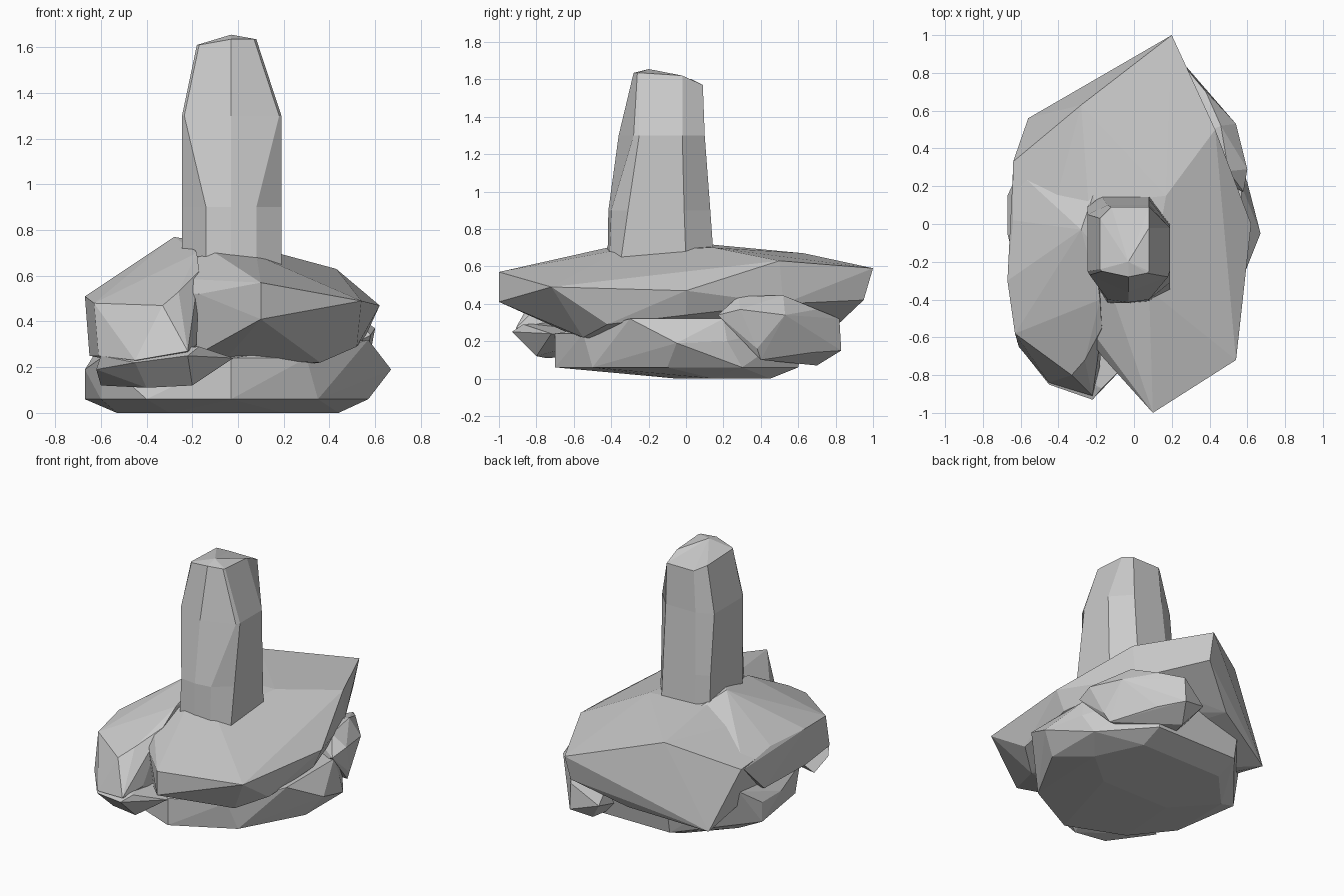
import bpy, bmesh


def finish(name, bm):
    bmesh.ops.recalc_face_normals(bm, faces=bm.faces[:])
    mesh = bpy.data.meshes.new(name)
    bm.to_mesh(mesh)
    bm.free()
    ob = bpy.data.objects.new(name, mesh)
    bpy.context.collection.objects.link(ob)
    return ob


def rock(name, points):
    """Faceted boulder: convex skin around a few corner points."""
    bm = bmesh.new()
    for p in points:
        bm.verts.new(p)
    bmesh.ops.convex_hull(bm, input=bm.verts[:])
    junk = [v for v in bm.verts if not v.link_faces]
    bmesh.ops.delete(bm, geom=junk, context='VERTS')
    bmesh.ops.dissolve_limit(bm, angle_limit=0.03, verts=bm.verts[:], edges=bm.edges[:])
    return finish(name, bm)


def loft(name, rings, peak):
    """Stacked rings of (z, [(x, y) or (x, y, own z)...]), closed by a peak."""
    bm = bmesh.new()
    loops = [[bm.verts.new((p[0], p[1], p[2] if len(p) > 2 else z)) for p in pts]
             for z, pts in rings]
    n = len(loops[0])
    for a, b in zip(loops, loops[1:]):
        for i in range(n):
            j = (i + 1) % n
            bm.faces.new((a[i], a[j], b[j], b[i]))
    tip = bm.verts.new(peak)
    for i in range(n):
        bm.faces.new((loops[-1][i], loops[-1][(i + 1) % n], tip))
    bm.faces.new(loops[0][::-1])
    return finish(name, bm)


# Upright stone pillar; its front face widens at the shoulder
loft("pillar", [
    (0.62, [(-.14, -.42), (-.03, -.42), (.08, -.41), (.19, -.35), (.19, 0),
            (.08, .15), (-.17, .15), (-.245, .10), (-.245, -.25)]),
    (0.90, [(-.14, -.40), (-.03, -.415), (.08, -.40), (.19, -.31), (.19, -.01),
            (.08, .13), (-.16, .13), (-.245, .09), (-.245, -.25)]),
    (1.30, [(-.235, -.27), (-.03, -.36), (.18, -.28), (.19, -.25), (.19, -.02),
            (.08, .10), (-.14, .10), (-.245, .05), (-.245, -.25)]),
    (1.61, [(-.17, -.25), (-.03, -.28, 1.635), (.07, -.26, 1.635), (.08, -.25, 1.635),
            (.08, -.02, 1.62), (.08, .09, 1.57), (-.12, .09, 1.57), (-.18, .03, 1.60),
            (-.18, -.24)]),
], (-.03, -.2, 1.655))

# Large diamond-shaped slab, deep at its back left corner
rock("upper_slab", [
    (.1, -1, .57), (.1, -1, .41), (.54, -.72, .49), (.52, -.42, .29),
    (.62, 0, .47), (.56, 0, .34), (.43, .5, .63), (.42, .52, .40),
    (.2, 1, .59), (.19, .95, .42), (-.1, .76, .24), (-.28, .63, .67),
    (-.56, .56, .12), (-.64, .33, .47), (-.6, .1, .25), (-.64, -.05, .50),
    (-.17, -.7, .52), (-.17, -.65, .26), (.36, -.55, .22), (-.05, -.62, .24),
    (.08, -.35, .69), (-.1, -.42, .70), (.17, .15, .70), (-.24, .1, .72),
    (-.5, -.2, .60)])

# Boulder blending into the left side of the slab
rock("left_boulder", [
    (-.28, -.03, .77), (-.22, -.1, .76), (-.18, -.4, .70), (-.17, -.55, .62),
    (-.26, -.72, .53), (-.67, -.3, .51), (-.63, -.58, .48), (-.33, -.8, .47),
    (-.64, .02, .51), (-.64, .3, .46), (-.2, .2, .70), (-.65, .1, .26),
    (-.65, -.33, .25), (-.61, -.65, .25), (-.45, -.84, .23), (-.22, -.91, .27),
    (-.18, -.75, .30), (-.2, -.5, .2), (-.4, 0, .2)])

# Small stone below the boulder
rock("left_foot_stone", [
    (-.62, -.62, .19), (-.6, -.66, .25), (-.45, -.85, .22), (-.22, -.93, .25),
    (-.17, -.87, .29), (-.02, -.72, .24), (-.2, -.8, .12), (-.4, -.75, .11),
    (-.6, -.5, .12), (-.1, -.5, .2), (-.4, -.4, .3)])

# Lumpy stone at the back right
rock("right_rock", [
    (.5, .28, .44), (.46, .52, .445), (.58, .17, .34), (.6, .29, .37),
    (.54, .53, .34), (.38, .7, .37), (.3, .78, .34), (.28, .82, .32),
    (.28, .83, .15), (.38, .68, .14), (.2, .7, .07), (.53, .4, .1),
    (.56, .38, .16), (.1, .4, .1), (.1, .78, .2), (.2, .4, .4)])

# Low foundation stone standing on the ground
rock("base_stone", [
    (-.3, -.05, 0), (.2, -.05, 0), (.44, .15, 0), (.3, .45, 0), (-.3, .45, 0), (-.53, .2, 0),
    (-.03, -.7, .06), (.35, -.5, .06), (.57, -.1, .06), (.57, .3, .06),
    (.3, .6, .06), (-.3, .6, .06), (-.67, .15, .06), (-.6, -.3, .06), (-.4, -.55, .06),
    (-.67, .15, .19), (-.67, -.05, .19), (.67, -.05, .19), (.6, .22, .2),
    (-.03, -.7, .24), (.3, -.55, .24), (.57, -.3, .32), (.57, .2, .32),
    (.3, .65, .3), (-.3, .63, .22), (-.6, .3, .3), (-.6, -.35, .24)])
